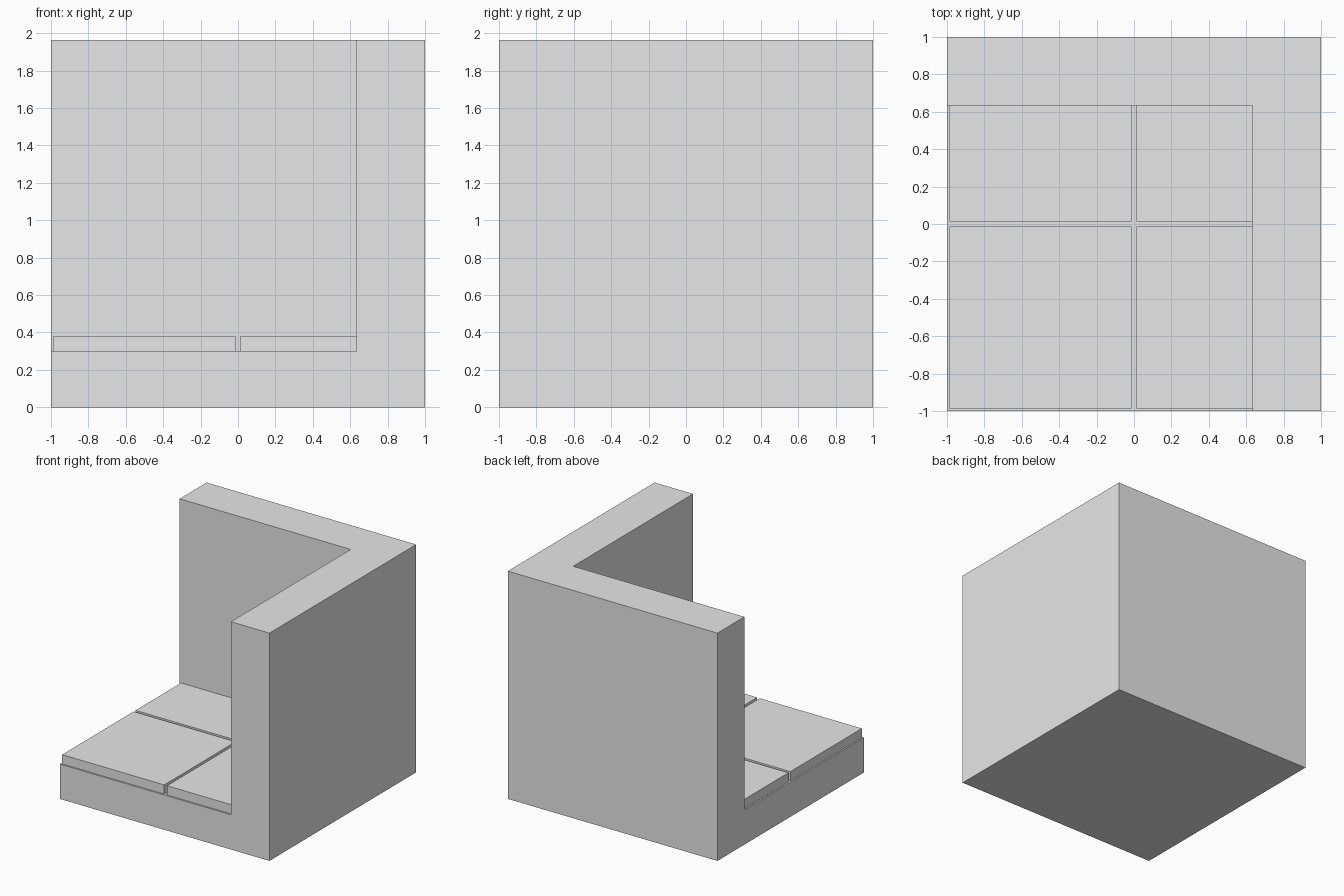
import bpy

default_cube = bpy.data.objects.get("Cube")
if default_cube:
    bpy.data.objects.remove(default_cube, do_unlink=True)

HEIGHT = 1.965
WALL = 0.633      # inner face of both walls
FLOOR = 0.30      # top of the base slab
TILE_TOP = 0.38
GAP = 0.013       # half the joint between tiles

plaster = bpy.data.materials.new("plain_grey")
plaster.use_nodes = True
grey = (0.8, 0.8, 0.8, 1)
plaster.diffuse_color = grey
plaster.node_tree.nodes["Principled BSDF"].inputs["Base Color"].default_value = grey


def box(name, low, high):
    """Box spanning two opposite corners."""
    centre = [(a + b) / 2 for a, b in zip(low, high)]
    bpy.ops.mesh.primitive_cube_add(size=1, location=centre)
    obj = bpy.context.object
    obj.name = name
    obj.scale = [b - a for a, b in zip(low, high)]
    bpy.ops.object.transform_apply(location=False, rotation=False, scale=True)
    obj.data.materials.append(plaster)
    return obj


# Room shell: one solid block with the open corner carved away
shell = box("room_shell", (-1, -1, 0), (1, 1, HEIGHT))
cutter = box("room_cutter", (-2, -2, FLOOR), (WALL, WALL, HEIGHT + 1))
cutter.hide_render = True
carve = shell.modifiers.new("carve_room", "BOOLEAN")
carve.operation = "DIFFERENCE"
carve.solver = "EXACT"
carve.object = cutter
bpy.context.view_layer.objects.active = shell
bpy.ops.object.modifier_apply(modifier=carve.name)
bpy.data.objects.remove(cutter, do_unlink=True)

# Floor tiles: full squares at the open edges, cut short at the walls
spans = {"outer": (-1 + GAP, -GAP), "inner": (GAP, WALL)}
for x_name, (x0, x1) in spans.items():
    for y_name, (y0, y1) in spans.items():
        box(f"floor_tile_{x_name}_{y_name}", (x0, y0, FLOOR), (x1, y1, TILE_TOP))
